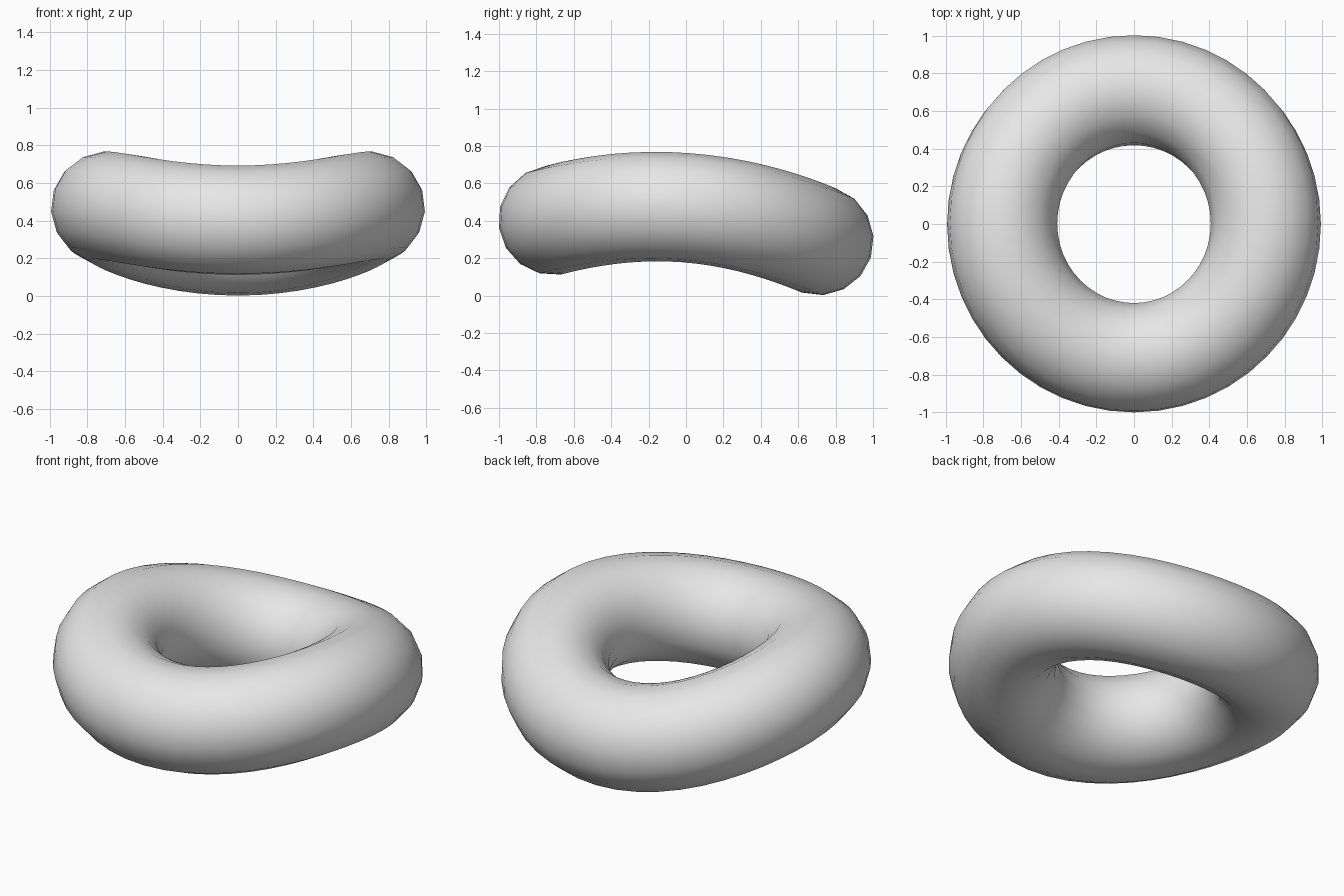
import bpy
import bmesh
from math import sin, cos, tau, radians
from mathutils import Vector, Matrix

cube = bpy.data.objects.get("Cube")
if cube:
    bpy.data.objects.remove(cube, do_unlink=True)

RINGS, SIDES, TUBE = 48, 16, 0.293


def centre(t):
    """Centre line: a near circle, arched along y and dipping to the back."""
    x, y = 0.70 * cos(t), 0.71 * sin(t)
    return Vector((x, y, 0.47 - 0.076 * y - 0.24 * y * y))


def section(t):
    """Round cross-section square to the centre line."""
    tangent = (centre(t + 0.001) - centre(t - 0.001)).normalized()
    outward = tangent.cross(Vector((0, 0, 1))).normalized()
    # outer edge rolls down towards the front and back
    roll = radians(4 + 9 * sin(t) ** 2 + 5 * sin(t))
    outward = Matrix.Rotation(roll, 3, tangent) @ outward
    if outward.z > 0:
        outward = Matrix.Rotation(-2 * roll, 3, tangent) @ outward
    up = outward.cross(tangent)
    return [centre(t) + TUBE * (cos(a) * outward + sin(a) * up)
            for a in (tau * j / SIDES for j in range(SIDES))]


# Bent ring: sections joined into a closed tube
bm = bmesh.new()
rings = [[bm.verts.new(p) for p in section(tau * i / RINGS)] for i in range(RINGS)]
for i, ring in enumerate(rings):
    following = rings[(i + 1) % RINGS]
    for j in range(SIDES):
        k = (j + 1) % SIDES
        bm.faces.new((ring[j], following[j], following[k], ring[k]))
bmesh.ops.recalc_face_normals(bm, faces=bm.faces)
for face in bm.faces:
    face.smooth = True
mesh = bpy.data.meshes.new("bent_ring")
bm.to_mesh(mesh)
bm.free()

# Plain grey material
grey = bpy.data.materials.new("light_grey")
grey.use_nodes = True
colour = (0.8, 0.8, 0.8, 1)
grey.diffuse_color = colour
grey.node_tree.nodes["Principled BSDF"].inputs["Base Color"].default_value = colour
mesh.materials.append(grey)

ring_object = bpy.data.objects.new("bent_ring", mesh)
bpy.context.collection.objects.link(ring_object)
